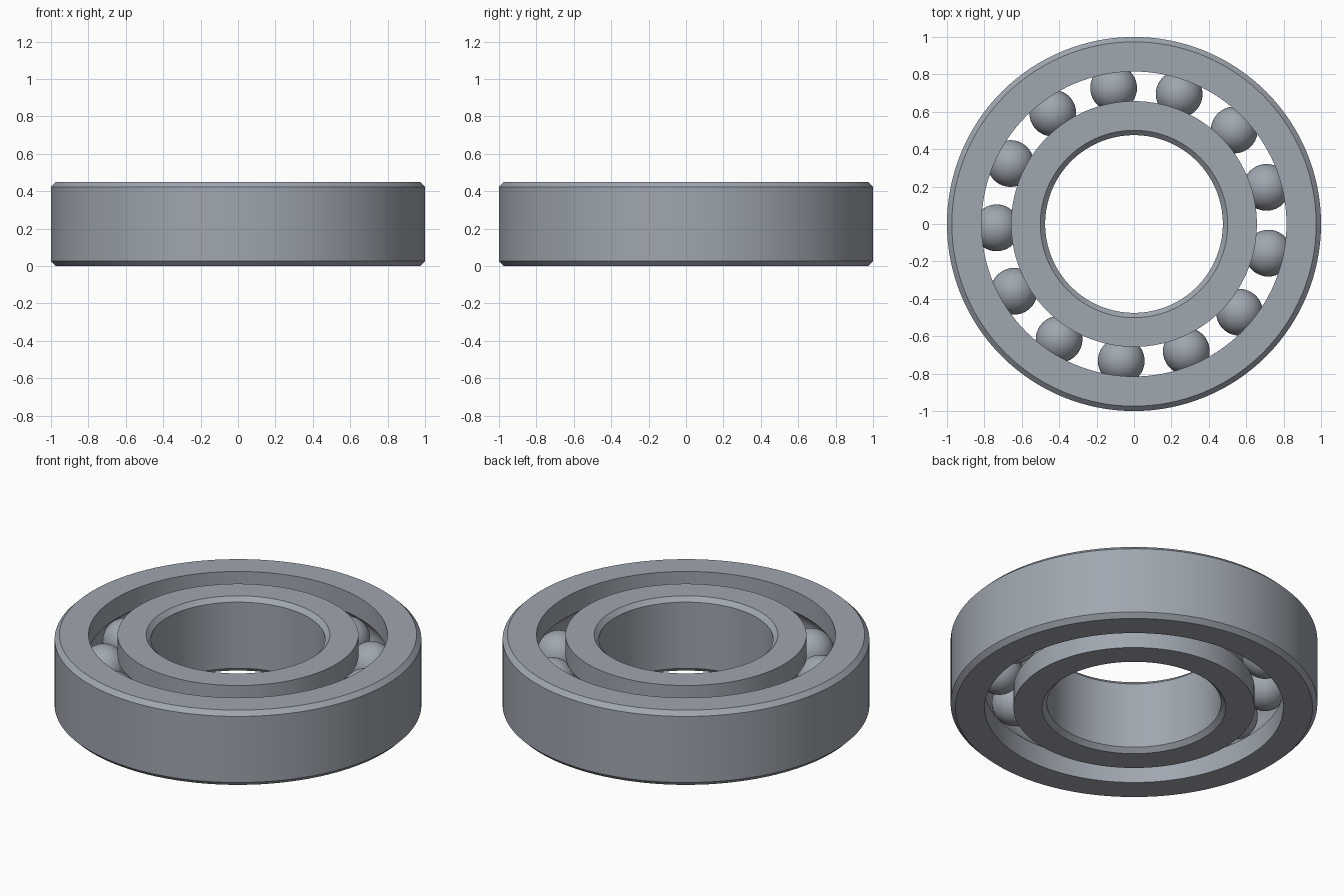
import bpy
import bmesh
from math import asin, cos, sin, pi, radians, sqrt
from mathutils import Vector, Matrix

HEIGHT = 0.45
MID = HEIGHT / 2
CHAMFER = 0.026
PITCH = 0.735          # radius of the circle through the ball centres
BALL_RADIUS = 0.125
GROOVE_RADIUS = 0.128
BALLS = 13
FIRST_BALL = radians(181.6)

cube = bpy.data.objects.get("Cube")
if cube:
    bpy.data.objects.remove(cube, do_unlink=True)

# Material
steel = bpy.data.materials.new("steel grey")
steel.use_nodes = True
colour = (0.35, 0.385, 0.435, 1)
steel.diffuse_color = colour
steel.node_tree.nodes["Principled BSDF"].inputs["Base Color"].default_value = colour


def finish(name, bm, angle):
    bmesh.ops.recalc_face_normals(bm, faces=bm.faces)
    mesh = bpy.data.meshes.new(name)
    bm.to_mesh(mesh)
    bm.free()
    mesh.materials.append(steel)
    obj = bpy.data.objects.new(name, mesh)
    bpy.context.collection.objects.link(obj)
    bpy.ops.object.select_all(action="DESELECT")
    obj.select_set(True)
    bpy.context.view_layer.objects.active = obj
    bpy.ops.object.shade_smooth_by_angle(angle=radians(angle))
    return obj


def make_ring(name, plain, race):
    """Lathe a ring: chamfered at radius plain, ball groove at radius race."""
    inward = 1 if race > plain else -1
    profile = [(race, 0), (plain + inward * CHAMFER, 0), (plain, CHAMFER),
               (plain, HEIGHT - CHAMFER),
               (plain + inward * CHAMFER, HEIGHT), (race, HEIGHT)]
    # Groove arc, from its top lip to its bottom lip
    half = asin(sqrt(GROOVE_RADIUS ** 2 - (PITCH - race) ** 2) / GROOVE_RADIUS)
    steps = 12
    for i in range(steps + 1):
        a = half * (1 - 2 * i / steps)
        profile.append((PITCH - inward * GROOVE_RADIUS * cos(a),
                        MID + GROOVE_RADIUS * sin(a)))
    bm = bmesh.new()
    verts = [bm.verts.new((r, 0, z)) for r, z in profile]
    edges = [bm.edges.new((v, verts[i - 1])) for i, v in enumerate(verts)]
    bmesh.ops.spin(bm, geom=verts + edges, cent=(0, 0, 0), axis=(0, 0, 1),
                   angle=2 * pi, steps=128, use_merge=True)
    bmesh.ops.remove_doubles(bm, verts=bm.verts, dist=0.0001)
    return finish(name, bm, 25)


make_ring("outer_ring", 1.0, 0.815)
make_ring("inner_ring", 0.475, 0.657)

# Balls, sharing one mesh
bm = bmesh.new()
bmesh.ops.create_uvsphere(bm, u_segments=40, v_segments=24, radius=BALL_RADIUS)
first = finish("ball_1", bm, 40)
for i in range(BALLS):
    ball = first
    if i:
        ball = first.copy()
        ball.name = f"ball_{i + 1}"
        bpy.context.collection.objects.link(ball)
    turn = Matrix.Rotation(FIRST_BALL + 2 * pi * i / BALLS, 4, "Z")
    ball.location = turn @ Vector((PITCH, 0, MID))
